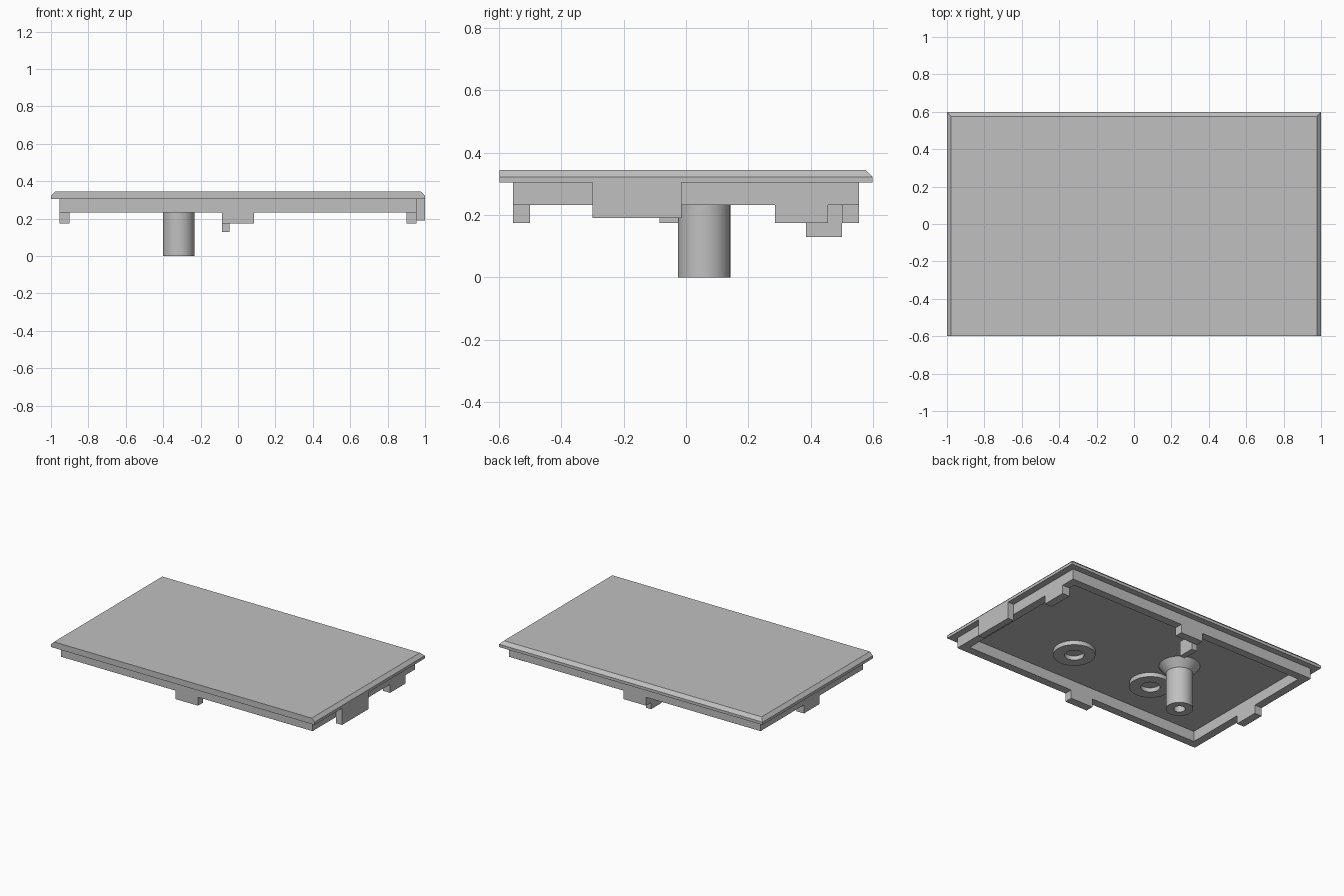
import bpy, bmesh, math

if "Cube" in bpy.data.objects:
    bpy.data.objects.remove(bpy.data.objects["Cube"])

gray = bpy.data.materials.new("light gray")
gray.diffuse_color = (0.527, 0.527, 0.527, 1)
gray.use_nodes = True
gray.node_tree.nodes["Principled BSDF"].inputs["Base Color"].default_value = gray.diffuse_color


def finish(name, bm, smooth=False):
    bmesh.ops.recalc_face_normals(bm, faces=bm.faces)
    mesh = bpy.data.meshes.new(name)
    bm.to_mesh(mesh)
    bm.free()
    obj = bpy.data.objects.new(name, mesh)
    bpy.context.collection.objects.link(obj)
    mesh.materials.append(gray)
    if smooth:
        bpy.ops.object.select_all(action='DESELECT')
        obj.select_set(True)
        bpy.context.view_layer.objects.active = obj
        bpy.ops.object.shade_smooth_by_angle(angle=math.radians(30))
    return obj


def box(name, x0, x1, y0, y1, z0, z1):
    bm = bmesh.new()
    bmesh.ops.create_cube(bm, size=1)
    for v in bm.verts:
        v.co = (x1 if v.co.x > 0 else x0, y1 if v.co.y > 0 else y0, z1 if v.co.z > 0 else z0)
    return finish(name, bm)


def stack(name, loops, closed=False):
    """Bridge rectangles given as (x0, x1, y0, y1, z)."""
    bm = bmesh.new()
    rings = [[bm.verts.new(p) for p in ((a, c, z), (b, c, z), (b, d, z), (a, d, z))]
             for a, b, c, d, z in loops]
    pairs = list(zip(rings, rings[1:]))
    if closed:
        pairs.append((rings[-1], rings[0]))
    else:
        bm.faces.new(rings[0])
        bm.faces.new(rings[-1])
    for r, s in pairs:
        for i in range(4):
            j = (i + 1) % 4
            bm.faces.new((r[i], r[j], s[j], s[i]))
    return finish(name, bm)


def lathe(name, x, y, profile, n=48):
    """Turn a closed (radius, height) outline around a vertical axis."""
    bm = bmesh.new()
    rings = []
    for r, z in profile:
        if r == 0:
            rings.append([bm.verts.new((x, y, z))] * n)
        else:
            rings.append([bm.verts.new((x + r * math.cos(2 * math.pi * i / n),
                                        y + r * math.sin(2 * math.pi * i / n), z))
                          for i in range(n)])
    for r, s in zip(rings, rings[1:] + rings[:1]):
        for i in range(n):
            j = (i + 1) % n
            vs = list(dict.fromkeys((r[i], r[j], s[j], s[i])))
            if len(vs) > 2:
                bm.faces.new(vs)
    return finish(name, bm, True)


W, D = 1.0, 0.598        # cover half sizes
RX, RY, T = 0.955, 0.555, 0.055   # rim half sizes and thickness
BASE, RIM, TAB = 0.304, 0.233, 0.175

# Cover plate, bevelled on left, right and back only
stack("cover_plate", [(-W, W, -D, D, BASE), (-W, W, -D, D, 0.323),
                      (-W + 0.022, W - 0.022, -D, D - 0.022, 0.345)])

# Rim frame under the plate
ix, iy = RX - T, RY - T
stack("rim", [(-RX, RX, -RY, RY, BASE), (-RX, RX, -RY, RY, RIM),
              (-ix, ix, -iy, iy, RIM), (-ix, ix, -iy, iy, BASE)], closed=True)

# Tabs hanging from the rim
box("front_tab", -0.085, 0.085, -RY, -iy, TAB, RIM)
box("back_tab", -0.085, 0.085, iy, RY, TAB, RIM)
box("left_tab", -RX, -ix, -0.085, 0.085, TAB, RIM)
box("right_tab", ix, RX, 0.285, 0.455, TAB, RIM)

# Hook behind the back tab and side latch plate
box("hook", -0.085, -0.045, 0.385, iy, 0.13, RIM)
box("side_latch", RX, W, -0.30, -0.015, 0.19, BASE)

# Flared hollow post
lathe("post", -0.317, 0.058, [(0, BASE), (0.127, BASE), (0.084, 0.25), (0.084, 0),
                              (0.036, 0), (0.036, 0.28), (0, 0.28)])

# Two low washers
for side, x in (("left", -0.312), ("right", 0.3)):
    lathe(side + "_washer", x, -0.215, [(0.13, BASE), (0.13, 0.275), (0.06, 0.275), (0.06, BASE)])
